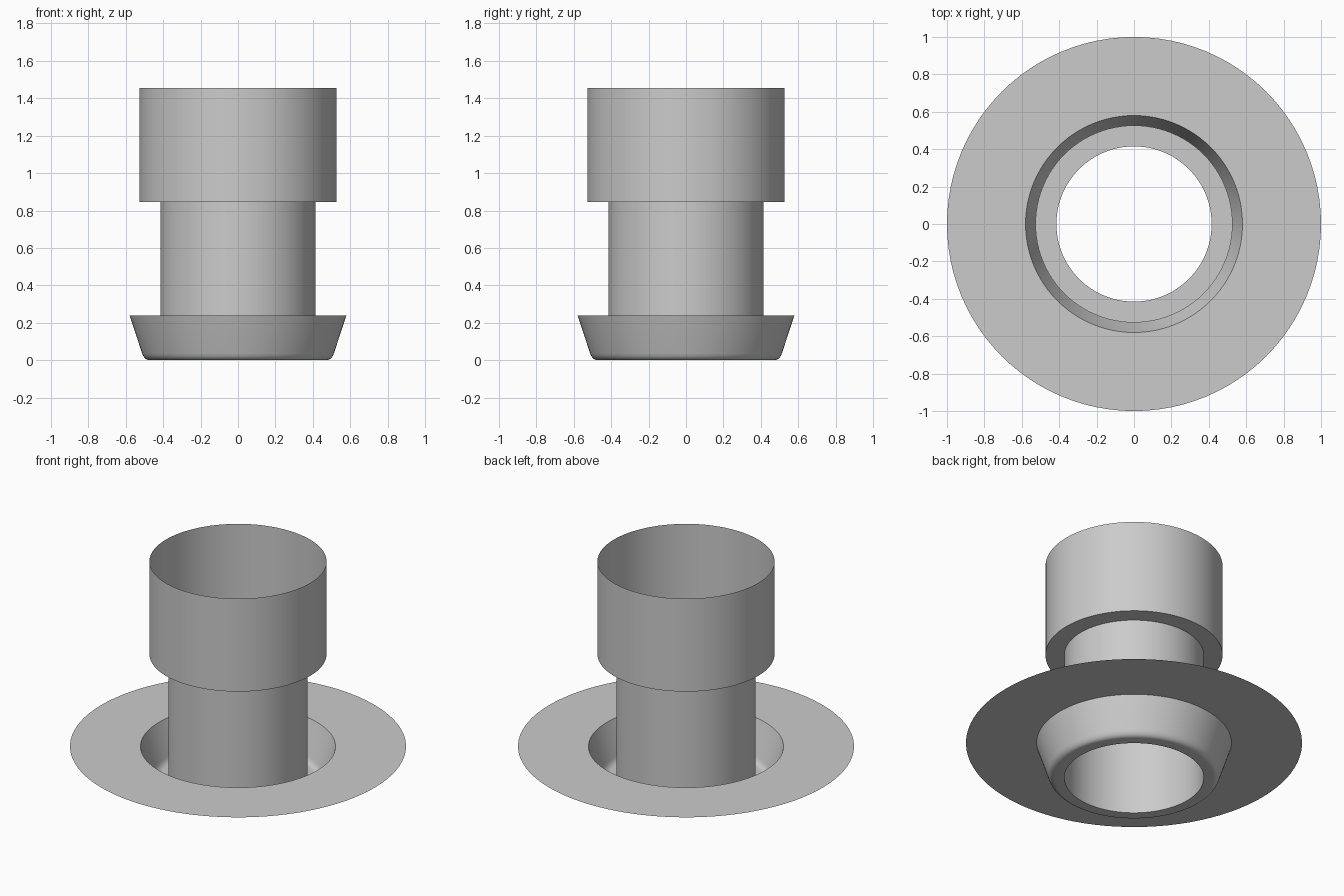
import bpy
import bmesh
import math

SEGMENTS = 96
TUBE_R, COLLAR_R, DISH_R, RIM_R = 0.415, 0.527, 0.58, 1.0
RIM_Z, LEDGE_Z, TOP_Z = 0.24, 0.845, 1.455

cube = bpy.data.objects.get("Cube")
if cube:
    bpy.data.objects.remove(cube, do_unlink=True)

# Single plain grey
grey = bpy.data.materials.new("plain grey")
grey.use_nodes = True
colour = (0.6, 0.6, 0.6, 1)
grey.diffuse_color = colour
grey.node_tree.nodes["Principled BSDF"].inputs["Base Color"].default_value = colour


def revolve(name, profile):
    """Spin an open (radius, height) profile into a thin sheet."""
    bm = bmesh.new()
    rings = []
    for r, z in profile:
        angles = [math.tau * i / SEGMENTS for i in range(SEGMENTS)]
        rings.append([bm.verts.new((r * math.cos(a), r * math.sin(a), z)) for a in angles])
    for low, high in zip(rings, rings[1:]):
        for i in range(SEGMENTS):
            j = (i + 1) % SEGMENTS
            bm.faces.new((low[i], low[j], high[j], high[i]))
    mesh = bpy.data.meshes.new(name)
    bm.to_mesh(mesh)
    bm.free()
    mesh.materials.append(grey)
    obj = bpy.data.objects.new(name, mesh)
    bpy.context.collection.objects.link(obj)
    bpy.ops.object.select_all(action="DESELECT")
    obj.select_set(True)
    bpy.context.view_layer.objects.active = obj
    bpy.ops.object.shade_smooth_by_angle(angle=math.radians(30))
    return obj


# Rounded lower corner of the dish, from its sloped wall to its flat floor
start, corner, end = (0.513, 0.037), (0.5, 0), (0.47, 0)
fillet = []
for k in range(9):
    t = k / 8
    fillet.append(tuple((1 - t) ** 2 * a + 2 * t * (1 - t) * b + t * t * c
                        for a, b, c in zip(start, corner, end)))

# Flat flange, recessed dish, inner tube and upper collar
revolve("flange", [(RIM_R, RIM_Z), (DISH_R, RIM_Z)])
revolve("dish", [(DISH_R, RIM_Z)] + fillet + [(TUBE_R, 0)])
revolve("inner_tube", [(TUBE_R, 0), (TUBE_R, LEDGE_Z)])
revolve("upper_collar", [(TUBE_R, LEDGE_Z), (COLLAR_R, LEDGE_Z), (COLLAR_R, TOP_Z)])
